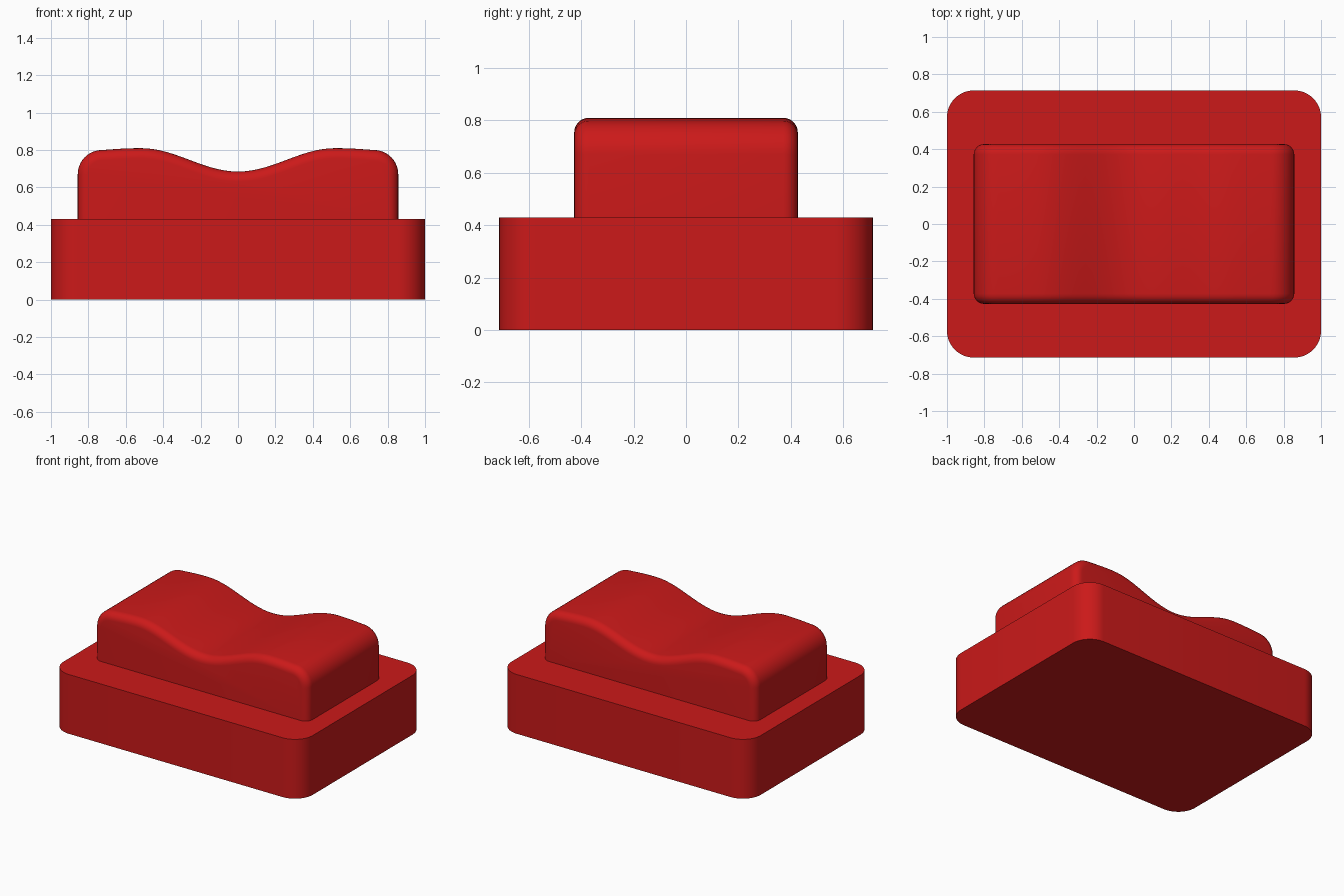
import bpy, bmesh
from math import pi, sin, cos, radians

if "Cube" in bpy.data.objects:
    bpy.data.objects.remove(bpy.data.objects["Cube"])

RED = bpy.data.materials.new("red")
RED.diffuse_color = (0.6, 0.01, 0.01, 1)
RED.use_nodes = True
RED.node_tree.nodes["Principled BSDF"].inputs["Base Color"].default_value = RED.diffuse_color


def finish(bm, name):
    bmesh.ops.recalc_face_normals(bm, faces=bm.faces)
    mesh = bpy.data.meshes.new(name)
    bm.to_mesh(mesh)
    bm.free()
    obj = bpy.data.objects.new(name, mesh)
    bpy.context.collection.objects.link(obj)
    mesh.materials.append(RED)
    bpy.ops.object.select_all(action='DESELECT')
    obj.select_set(True)
    bpy.context.view_layer.objects.active = obj
    bpy.ops.object.shade_smooth_by_angle(angle=radians(30))
    return obj


def extrude(points, offset):
    bm = bmesh.new()
    face = bm.faces.new([bm.verts.new(p) for p in points])
    new = bmesh.ops.extrude_face_region(bm, geom=[face], use_keep_orig=True)["geom"]
    bmesh.ops.translate(bm, vec=offset, verts=[v for v in new if isinstance(v, bmesh.types.BMVert)])
    return bm


def round_edges(bm, edges, radius, segments):
    bmesh.ops.bevel(bm, geom=edges, offset=radius, offset_type='OFFSET', segments=segments,
                    profile=0.5, affect='EDGES', clamp_overlap=False)


# Base: block with rounded upright corners
W, D, H = 1.0, 0.714, 0.43
bm = extrude([(-W, -D, 0), (W, -D, 0), (W, D, 0), (-W, D, 0)], (0, 0, H))
round_edges(bm, [e for e in bm.edges if abs(e.verts[0].co.z - e.verts[1].co.z) > 0.1], 0.143, 12)
finish(bm, "base")

# Rocker: half profile of dip, gentle crown and rounded end, mirrored across x
w, d, crest = 0.857, 0.427, 0.52
half = []
for i in range(1, 15):
    x = crest * i / 14
    half.append((x, 0.685 + 0.0625 * (1 - cos(pi * x / crest))))
for i in range(1, 4):
    half.append((crest + 0.05 * i, 0.81 - 0.006 * (i / 3) ** 2))
for i in range(11):
    a = pi / 2 * (1 - i / 10)
    half.append((w - 0.13 + 0.13 * cos(a), 0.67 + 0.13 * sin(a)))
half.append((w, H))
profile = [(-x, z) for x, z in reversed(half)] + [(0, 0.685)] + half
bm = extrude([(x, -d, z) for x, z in profile], (0, 2 * d, 0))

# Soften the front and back outlines, except where they meet the base
rim = [e for e in bm.edges
       if abs(e.verts[0].co.y - e.verts[1].co.y) < 1e-4
       and max(v.co.z for v in e.verts) > H + 0.01]
round_edges(bm, rim, 0.055, 6)
finish(bm, "rocker")
